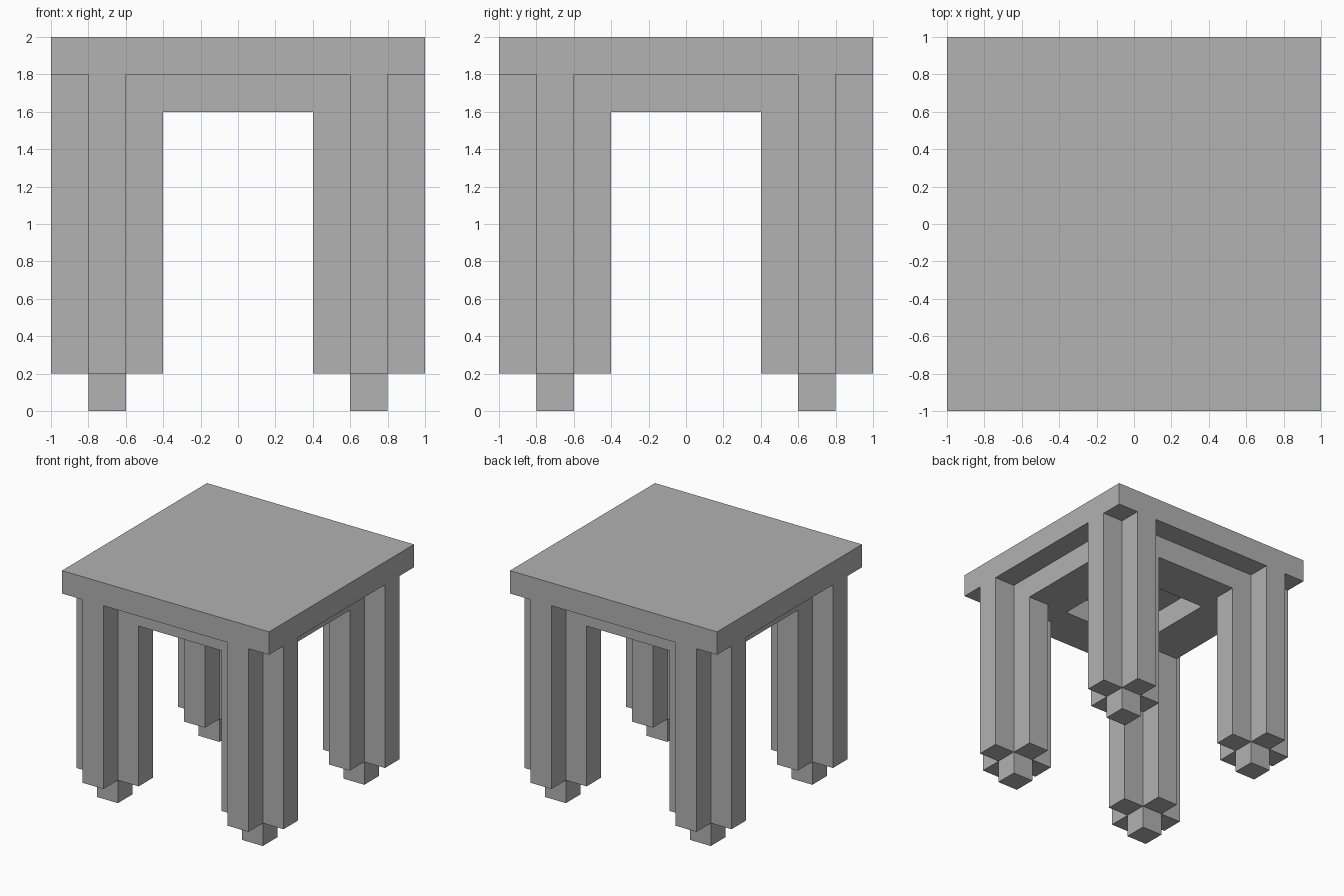
import bpy
import bmesh

cube = bpy.data.objects.get("Cube")
if cube:
    bpy.data.objects.remove(cube, do_unlink=True)

U = 0.2  # block size shared by every part

grey = bpy.data.materials.new("plain grey")
grey.use_nodes = True
colour = (0.445, 0.445, 0.445, 1)
grey.diffuse_color = colour
grey.node_tree.nodes["Principled BSDF"].inputs["Base Color"].default_value = colour


def prism(name, outline, z0, z1):
    """Extrude a counter-clockwise outline, given in blocks, from z0 to z1."""
    bm = bmesh.new()
    base = bm.faces.new([bm.verts.new((x * U, y * U, z0 * U)) for x, y in outline])
    ext = bmesh.ops.extrude_face_region(bm, geom=[base], use_keep_orig=True)
    top = [v for v in ext["geom"] if isinstance(v, bmesh.types.BMVert)]
    bmesh.ops.translate(bm, verts=top, vec=(0, 0, (z1 - z0) * U))
    bmesh.ops.recalc_face_normals(bm, faces=bm.faces)
    mesh = bpy.data.meshes.new(name)
    bm.to_mesh(mesh)
    bm.free()
    mesh.materials.append(grey)
    obj = bpy.data.objects.new(name, mesh)
    bpy.context.collection.objects.link(obj)
    return obj


def rect(x0, y0, x1, y1):
    return [(x0, y0), (x1, y0), (x1, y1), (x0, y1)]


def plus(cx, cy):
    """Cross made of five blocks around a centre."""
    a, b = 0.5, 1.5
    arm = [(b, -a), (b, a), (a, a)]
    points = []
    for _ in range(4):
        points += arm
        arm = [(-y, x) for x, y in arm]
    return [(cx + x, cy + y) for x, y in points]


# Table top
prism("table_top", rect(-5, -5, 5, 5), 9, 10)

# Apron rails between the legs
prism("front_rail", rect(-2, -4, 2, -2), 8, 9)
prism("back_rail", rect(-2, 2, 2, 4), 8, 9)
prism("right_rail", rect(-4, -2, -2, 2), 8, 9)
prism("left_rail", rect(2, -2, 4, 2), 8, 9)

# Legs with a cross section, square feet and inner corner blocks
for sy, end in ((-1, "front"), (1, "back")):
    for sx, side in ((-1, "right"), (1, "left")):
        cx, cy = 3.5 * sx, 3.5 * sy
        tag = f"{end}_{side}"
        prism(tag + "_leg", plus(cx, cy), 1, 9)
        prism(tag + "_foot", rect(cx - 0.5, cy - 0.5, cx + 0.5, cy + 0.5), 0, 1)
        bx, by = 2.5 * sx, 2.5 * sy
        prism(tag + "_corner_block", rect(bx - 0.5, by - 0.5, bx + 0.5, by + 0.5), 8, 9)
